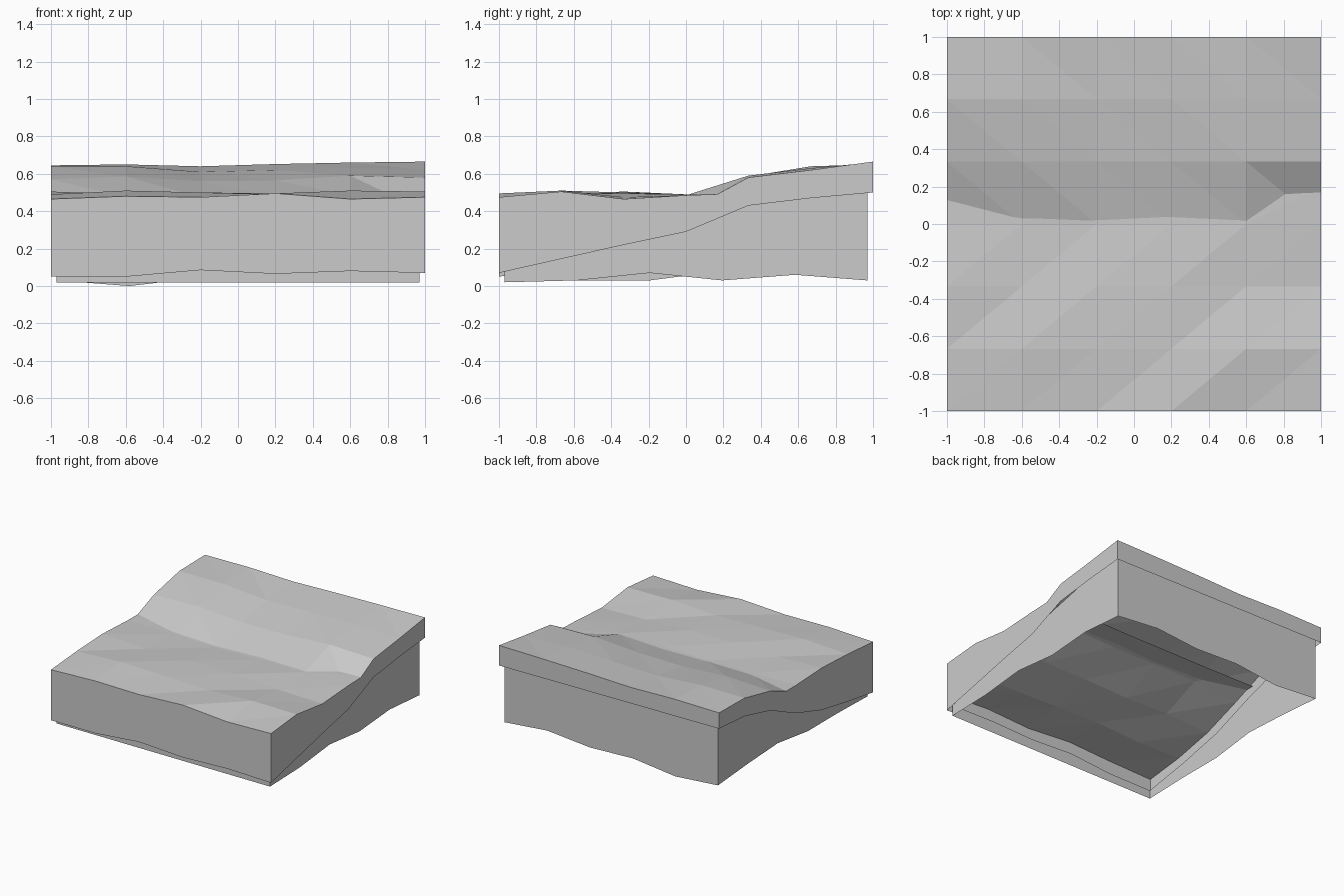
import bpy, bmesh

if "Cube" in bpy.data.objects:
    bpy.data.objects.remove(bpy.data.objects["Cube"])

XS = [-1, -0.6, -0.2, 0.2, 0.6, 1]
SAND_Y = [-1, -0.667, -0.333, 0, 0.333, 0.667, 1]
WATER_Y = [-1, -0.667, -0.333, 0, 0.2]

# heights, one row per y, columns along x
SAND_Z = [[.21, .22, .24, .21, .23, .205],
          [.25, .24, .26, .25, .24, .23],
          [.32, .34, .33, .34, .34, .31],
          [.44, .475, .475, .475, .485, .40],
          [.57, .585, .56, .565, .59, .58],
          [.64, .64, .61, .62, .63, .62],
          [.645, .65, .64, .652, .66, .665]]
WATER_Z = [[.465, .48, .475, .495, .465, .475],
           [.49, .51, .50, .49, .51, .505],
           [.505, .49, .50, .495, .475, .465],
           [.49, .485, .48, .485, .49, .485],
           [.49, .485, .485, .485, .49, .492]]
# lower edge of the sand: left, right, front
LEFT = [.05, .10, .16, .26, .41, .49, .515]
RIGHT = [.07, .145, .22, .29, .43, .47, .50]
FRONT = [.05, .05, .085, .065, .08, .07]


def lerp_table(xs, zs, x):
    x = max(xs[0], min(xs[-1], x))
    for i in range(len(xs) - 1):
        if x <= xs[i + 1]:
            t = (x - xs[i]) / (xs[i + 1] - xs[i])
            return zs[i] + t * (zs[i + 1] - zs[i])


def sand_base(x, y):
    if y < -0.96:
        return lerp_table(XS, FRONT, x)
    t = (x + 1) / 2
    return lerp_table(SAND_Y, LEFT, y) * (1 - t) + lerp_table(SAND_Y, RIGHT, y) * t


def finish(bm, name):
    me = bpy.data.meshes.new(name)
    bm.to_mesh(me)
    bm.free()
    ob = bpy.data.objects.new(name, me)
    bpy.context.collection.objects.link(ob)


def sheet(name, ys, zs, slash, lower, close_back):
    """Faceted height sheet with side walls hanging from its rim."""
    bm = bmesh.new()
    nx, ny = len(XS), len(ys)
    v = [[bm.verts.new((XS[i], ys[j], zs[j][i])) for i in range(nx)] for j in range(ny)]
    for j in range(ny - 1):
        for i in range(nx - 1):
            a, b, c, d = v[j][i], v[j][i + 1], v[j + 1][i + 1], v[j + 1][i]
            tris = ((a, b, c), (a, c, d)) if slash else ((a, b, d), (b, c, d))
            for t in tris:
                bm.faces.new(t)
    rim = [v[j][0] for j in range(ny - 1, 0, -1)] + v[0] + [v[j][-1] for j in range(1, ny)]
    if close_back:
        rim += [v[-1][i] for i in range(nx - 2, -1, -1)]
    low = {}
    for p in rim:
        if p not in low:
            low[p] = bm.verts.new((p.co.x, p.co.y, lower(p)))
    for p, q in zip(rim, rim[1:] + ([rim[0]] if close_back else [])):
        if p is not q:
            bm.faces.new((p, low[p], low[q], q))
    finish(bm, name)


# sloping beach
sheet("sand", SAND_Y, SAND_Z, False, lambda p: sand_base(p.co.x, p.co.y), True)


# sea water resting on the beach
def water_floor(p):
    col = [row[XS.index(min(XS, key=lambda x: abs(x - p.co.x)))] for row in SAND_Z]
    return min(p.co.z - 0.001, lerp_table(SAND_Y, col, p.co.y))


sheet("water", WATER_Y, WATER_Z, True, water_floor, False)

# open rock skirt with a ragged lower edge, slightly inset
R = 0.97
STEP = [-R, -0.582, -0.194, 0.194, 0.582, R]
pts = [(x, -R, .02) for x in STEP[:-1]]
pts += [(R, y, z) for y, z in zip(STEP, [.02, .03, .07, .03, .06])]
pts += [(x, R, z) for x, z in zip(STEP[::-1], [.03, .065, .03, .045, 0])]
pts += [(-R, y, z) for y, z in zip(STEP[::-1], [.03, .06, .08, .03, .03])]
bm = bmesh.new()
lo = [bm.verts.new(p) for p in pts]
hi = [bm.verts.new((x, y, sand_base(x, y) + 0.04)) for x, y, z in pts]
for i in range(len(pts)):
    k = (i + 1) % len(pts)
    bm.faces.new((lo[i], lo[k], hi[k], hi[i]))
finish(bm, "rock_base")
